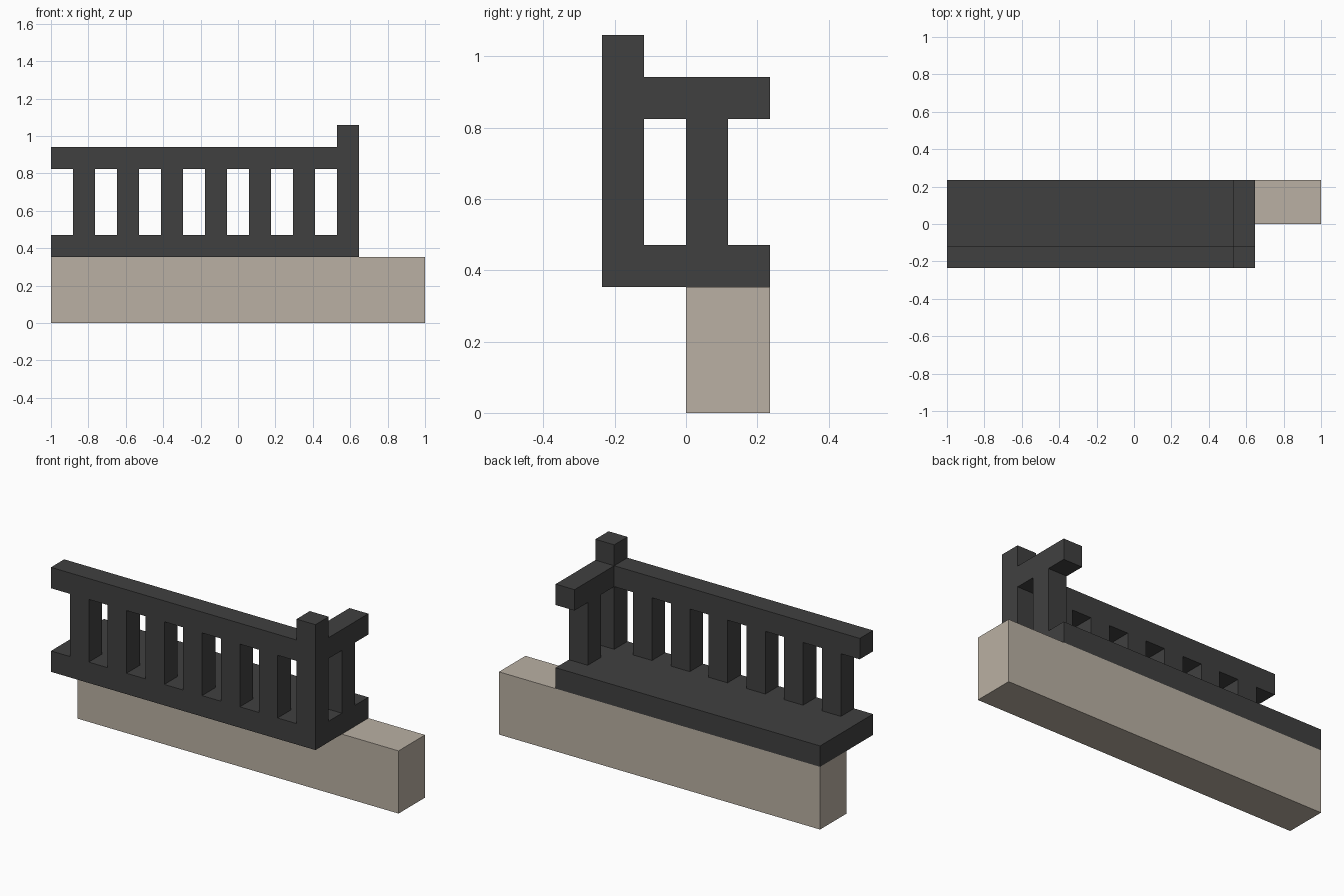
import bpy
import bmesh

if "Cube" in bpy.data.objects:
    bpy.data.objects.remove(bpy.data.objects["Cube"])

U = 2 / 17  # every part sits on a 17-unit grid


def material(name, rgb):
    m = bpy.data.materials.new(name)
    m.diffuse_color = (*rgb, 1)
    m.use_nodes = True
    m.node_tree.nodes["Principled BSDF"].inputs["Base Color"].default_value = m.diffuse_color
    return m


stone = material("warm beige stone", (0.49, 0.434, 0.366))
iron = material("dark charcoal", (0.051, 0.051, 0.051))


def box(name, x, y, z, mat):
    """Box from grid-unit ranges; x counts from the left end, y from the centre."""
    bm = bmesh.new()
    bmesh.ops.create_cube(bm, size=1)
    for v in bm.verts:
        v.co = [(r[0] if c < 0 else r[1]) * U for c, r in zip(v.co, (x, y, z))]
        v.co.x -= 1
    mesh = bpy.data.meshes.new(name)
    bm.to_mesh(mesh)
    bm.free()
    mesh.materials.append(mat)
    bpy.context.collection.objects.link(bpy.data.objects.new(name, mesh))


# Supporting beam and balcony floor
box("support_beam", (0, 17), (0, 2), (0, 3), stone)
box("floor_slab", (0, 14), (-2, 2), (3, 4), iron)

# Corner post and handrails
box("corner_post", (13, 14), (-2, -1), (4, 9), iron)
box("front_rail", (0, 13), (-2, -1), (7, 8), iron)
box("side_rail", (13, 14), (-1, 2), (7, 8), iron)

# Balusters
for i in range(6):
    box(f"front_baluster_{i + 1}", (1 + 2 * i, 2 + 2 * i), (-2, -1), (4, 7), iron)
box("side_baluster", (13, 14), (0, 1), (4, 7), iron)
